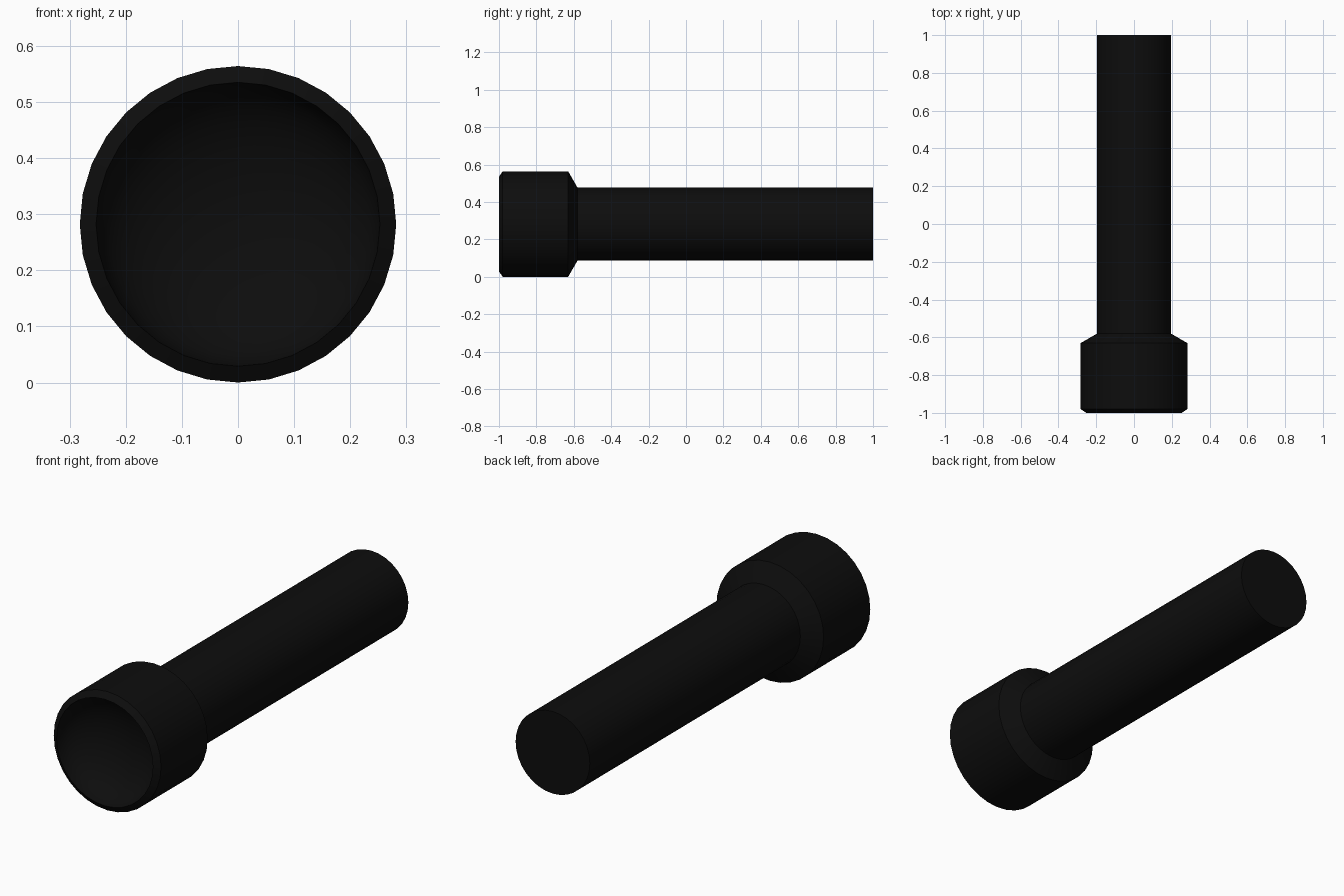
import bpy, bmesh, math

if "Cube" in bpy.data.objects:
    bpy.data.objects.remove(bpy.data.objects["Cube"])

SIDES = 32
AXIS_Z = 0.282

black = bpy.data.materials.new("black_metal")
black.diffuse_color = (0.004, 0.004, 0.004, 1)
black.use_nodes = True
black.node_tree.nodes["Principled BSDF"].inputs["Base Color"].default_value = black.diffuse_color


def lathe(name, profile):
    """Revolve (y, radius) points around the y-parallel axis; radius 0 closes to a pole."""
    bm = bmesh.new()
    rings = []
    for y, r in profile:
        if r == 0:
            rings.append([bm.verts.new((0, y, AXIS_Z))] * SIDES)
        else:
            rings.append([bm.verts.new((r * math.cos(2 * math.pi * i / SIDES), y,
                                        AXIS_Z + r * math.sin(2 * math.pi * i / SIDES)))
                          for i in range(SIDES)])
    for a, b in zip(rings, rings[1:]):
        for i in range(SIDES):
            j = (i + 1) % SIDES
            bm.faces.new(dict.fromkeys((a[i], a[j], b[j], b[i])))
    bmesh.ops.recalc_face_normals(bm, faces=bm.faces)
    mesh = bpy.data.meshes.new(name)
    bm.to_mesh(mesh)
    bm.free()
    mesh.materials.append(black)
    ob = bpy.data.objects.new(name, mesh)
    bpy.context.collection.objects.link(ob)
    bpy.ops.object.select_all(action='DESELECT')
    ob.select_set(True)
    bpy.context.view_layer.objects.active = ob
    bpy.ops.object.shade_smooth_by_angle(angle=math.radians(25))
    return ob


# Bowl-shaped reflector, bevelled rim, head, tapered collar, barrel and flat tail
DISH_R, DISH_DEPTH, STEPS = 0.253, 0.15, 8
dish = [(-1 + DISH_DEPTH * math.cos(math.pi / 2 * k / STEPS),
         DISH_R * math.sin(math.pi / 2 * k / STEPS)) for k in range(STEPS + 1)]
body = [(-0.98, 0.282), (-0.63, 0.282), (-0.58, 0.195), (1, 0.195), (1, 0)]
lathe("torch_body", dish + body)
